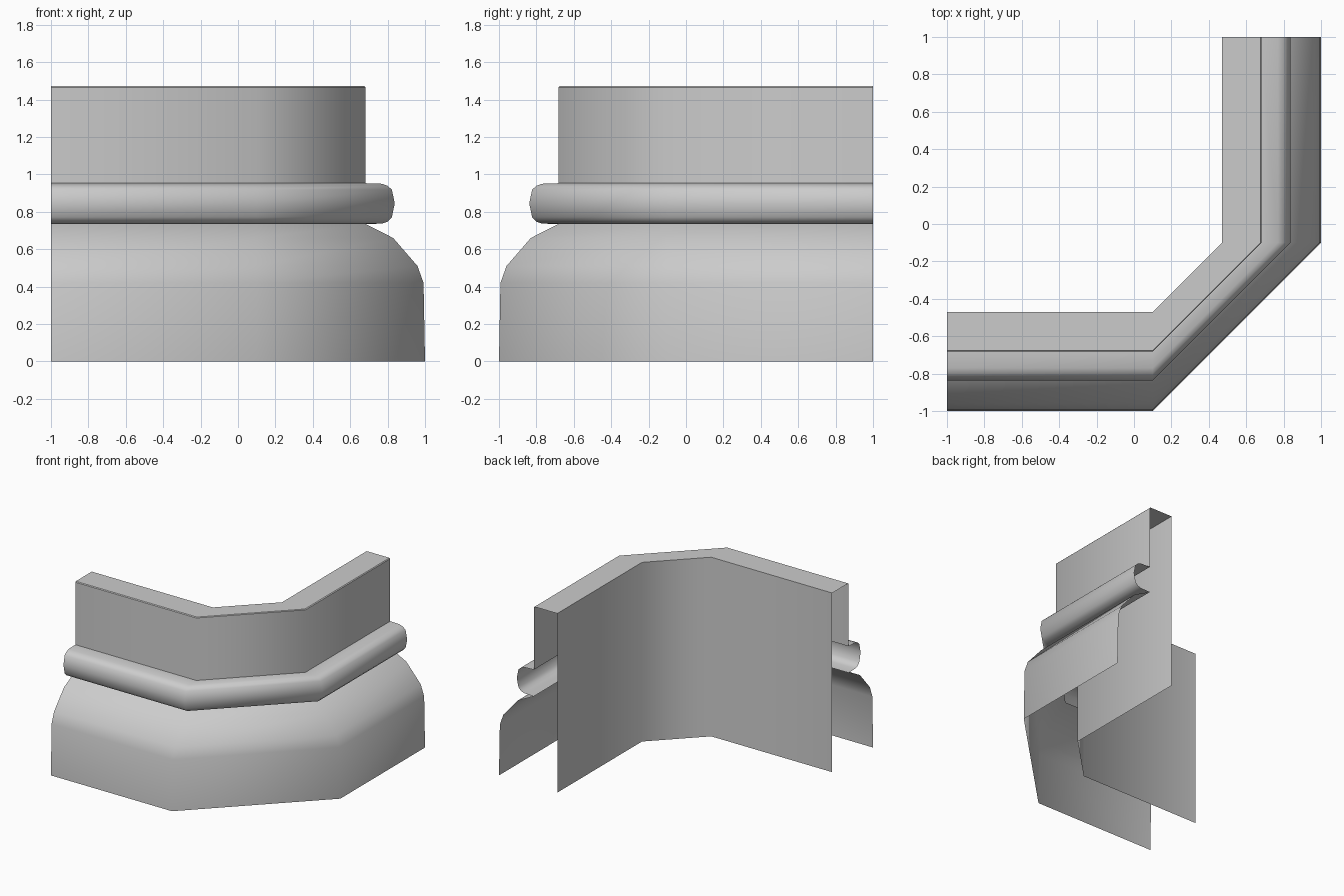
import bpy, bmesh, math

if "Cube" in bpy.data.objects:
    bpy.data.objects.remove(bpy.data.objects["Cube"])

# Moulding profile: (distance outward, height), from outer foot over the top to inner foot
profile = [
    (1.0, 0.0), (0.992, 0.42), (0.96, 0.51), (0.83, 0.66), (0.683, 0.735),   # curved base
    (0.77, 0.737), (0.80, 0.747), (0.823, 0.772), (0.838, 0.845),            # bead, lower half
    (0.823, 0.918), (0.80, 0.939), (0.77, 0.95), (0.683, 0.953),             # bead, upper half
    (0.683, 1.466), (0.677, 1.472), (0.47, 1.472), (0.47, 0.0),              # upright and back wall
]


def path(d):
    """Corner path with a 45 degree middle section at distance d."""
    return [(-1, -d), (0.1, -d), (d, -0.1), (d, 1)]


# Sweep the profile along the corner
bm = bmesh.new()
rows = [[bm.verts.new((x, y, z)) for x, y in path(d)] for d, z in profile]
for a, b in zip(rows, rows[1:]):
    for j in range(3):
        bm.faces.new((a[j], a[j + 1], b[j + 1], b[j]))
mesh = bpy.data.meshes.new("corner_moulding")
bm.to_mesh(mesh)
bm.free()

moulding = bpy.data.objects.new("corner_moulding", mesh)
bpy.context.collection.objects.link(moulding)
bpy.context.view_layer.objects.active = moulding
moulding.select_set(True)
bpy.ops.object.shade_smooth_by_angle(angle=math.radians(60))

# Keep the small top chamfer crisp
for e in mesh.edges:
    if all(mesh.vertices[v].co.z > 1.45 for v in e.vertices):
        a, b = (mesh.vertices[v].co for v in e.vertices)
        if abs(a.z - b.z) < 1e-5 and (a - b).length > 0.3:
            e.use_edge_sharp = True
